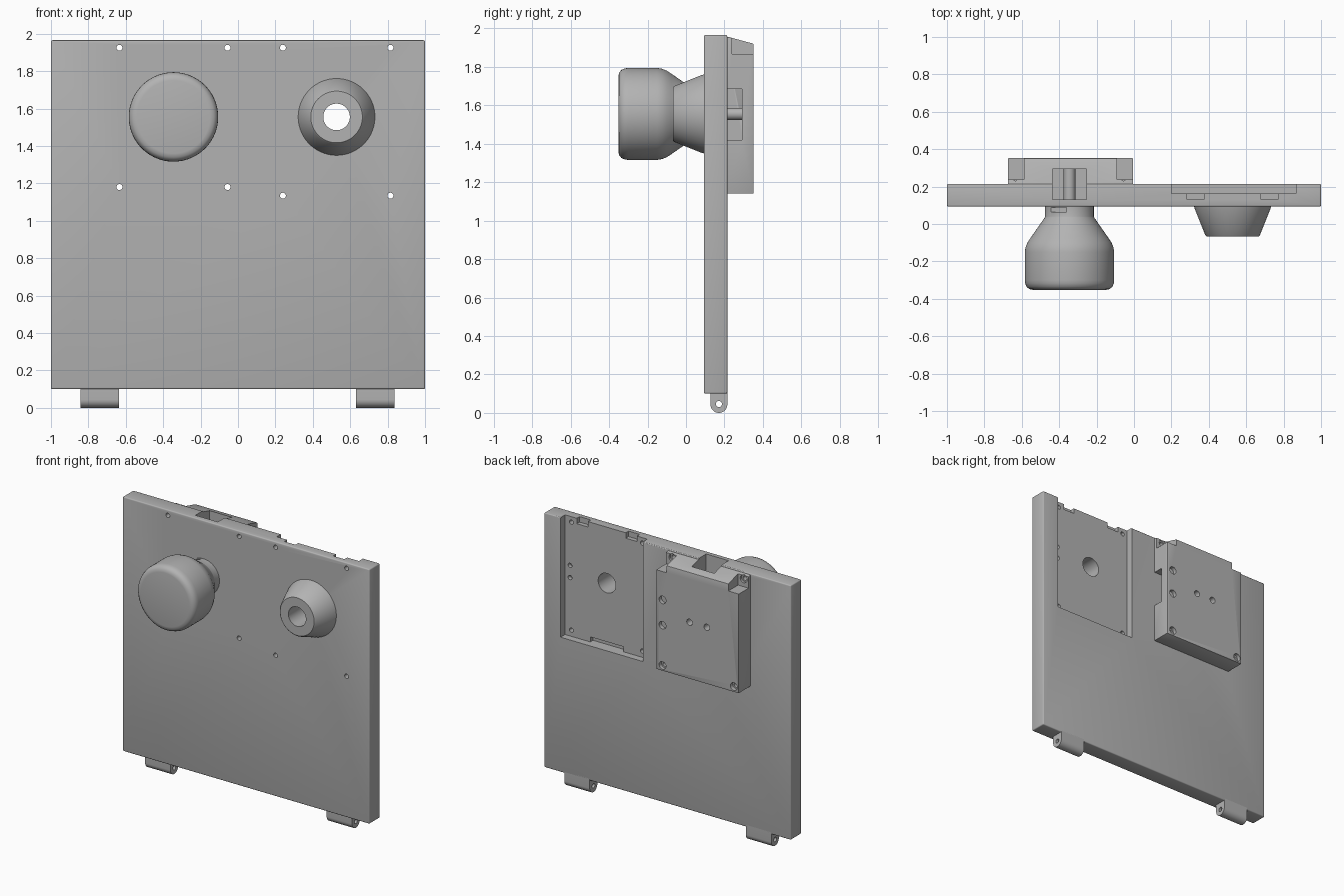
import bpy, bmesh, math
from mathutils import Matrix, Vector

cube = bpy.data.objects.get("Cube")
if cube:
    bpy.data.objects.remove(cube, do_unlink=True)

grey = bpy.data.materials.new("plain_grey")
grey.use_nodes = True
GREY = (0.45, 0.45, 0.45, 1)
grey.diffuse_color = GREY
grey.node_tree.nodes["Principled BSDF"].inputs["Base Color"].default_value = GREY


def make(name, bm):
    bmesh.ops.recalc_face_normals(bm, faces=bm.faces)
    mesh = bpy.data.meshes.new(name)
    bm.to_mesh(mesh)
    bm.free()
    mesh.materials.append(grey)
    ob = bpy.data.objects.new(name, mesh)
    bpy.context.collection.objects.link(ob)
    return ob


def box(name, x, y, z, bevel=0):
    bm = bmesh.new()
    bmesh.ops.create_cube(bm, size=1)
    for v in bm.verts:
        v.co = Vector([(a + b) / 2 + c * (b - a) for (a, b), c in zip((x, y, z), v.co)])
    if bevel:
        bmesh.ops.bevel(bm, geom=bm.edges[:], offset=bevel, segments=3,
                        profile=0.5, affect='EDGES')
    return make(name, bm)


def prism(name, yz, x0, x1, bevel=0):
    """Side profile in y, z pulled along x."""
    bm = bmesh.new()
    face = bm.faces.new([bm.verts.new((x0, y, z)) for y, z in yz])
    ext = bmesh.ops.extrude_face_region(bm, geom=[face])["geom"]
    for v in ext:
        if isinstance(v, bmesh.types.BMVert):
            v.co.x = x1
    if bevel:
        bmesh.ops.bevel(bm, geom=bm.edges[:], offset=bevel, segments=2,
                        profile=0.5, affect='EDGES')
    return make(name, bm)


def rod(name, r, centre, length, axis='Y', sides=32):
    bm = bmesh.new()
    turn = Matrix.Rotation(math.pi / 2, 4, 'X' if axis == 'Y' else 'Y')
    bmesh.ops.create_cone(bm, cap_ends=True, segments=sides, radius1=r, radius2=r,
                          depth=length, matrix=Matrix.Translation(centre) @ turn)
    return make(name, bm)


def lathe(name, profile, x, z, closed=False, steps=96):
    """Profile of (radius, y) turned about an axis along y."""
    bm = bmesh.new()
    vs = [bm.verts.new((x + r, y, z)) for r, y in profile]
    es = [bm.edges.new(p) for p in zip(vs, vs[1:])]
    if closed:
        es.append(bm.edges.new((vs[-1], vs[0])))
    bmesh.ops.spin(bm, geom=vs + es, cent=(x, 0, z), axis=(0, 1, 0),
                   angle=math.tau, steps=steps, use_duplicate=False)
    bmesh.ops.remove_doubles(bm, verts=bm.verts, dist=1e-5)
    return make(name, bm)


def cut(target, cutters):
    for c in cutters:
        mod = target.modifiers.new("cut", 'BOOLEAN')
        mod.operation, mod.solver, mod.object = 'DIFFERENCE', 'EXACT', c
    dg = bpy.context.evaluated_depsgraph_get()
    mesh = bpy.data.meshes.new_from_object(target.evaluated_get(dg))
    target.modifiers.clear()
    target.data = mesh


TOP, FRONT, BACK = 1.965, 0.093, 0.215
KX, CX, AZ = -0.345, 0.527, 1.555     # knob, cone and shared axis height

# main parts
panel = box("door_panel", (-1, 1), (FRONT, BACK), (0.1, TOP), 0.008)
lock = prism("lock_case", [(0.2, 1.14), (0.352, 1.14), (0.352, 1.92),
                           (0.215, 1.957), (0.2, 1.957)], -0.674, -0.005, 0.004)

knob = lathe("knob", [(0, -0.352), (0.195, -0.352), (0.215, -0.348), (0.23, -0.335),
                      (0.237, -0.317), (0.239, -0.3), (0.239, -0.15), (0.235, -0.125),
                      (0.225, -0.1), (0.21, -0.077), (0.132, 0.035), (0.13, 0.04),
                      (0.13, 0.1), (0, 0.1)], KX, AZ)

lathe_cone = lathe("bored_cone", [(0.071, -0.068), (0.138, -0.068), (0.146, -0.06),
                                  (0.202, 0.08), (0.207, 0.1), (0.071, 0.1)],
                   CX, AZ, closed=True)
spindle = rod("spindle", 0.031, (KX, 0.215, AZ), 0.18)

# cutters
helpers = []


def keep(ob):
    ob.hide_render = True
    helpers.append(ob)
    return ob


def screw(x, z, r=0.016, y0=0.0, y1=0.45):
    return keep(rod("screw_cutter", r, (x, (y0 + y1) / 2, z), y1 - y0, sides=20))


recess = keep(box("recess_cutter", (0.2, 0.866), (0.163, 0.3), (1.088, 2.1)))
notches = [keep(box("notch_cutter", (CX + a, CX + b), (0.131, 0.2), z))
           for a, b, z in ((-0.244, -0.153, (1.925, 2.1)), (0.153, 0.244, (1.925, 2.1)),
                           (-0.135, 0.135, (1.088, 1.125)))]
bore = keep(rod("bore_cutter", 0.071, (CX, 0.15, AZ), 0.4, sides=96))
channel = keep(box("channel_cutter", (KX - 0.091, KX + 0.091), (0.13, 0.295), (1.42, 2.1)))
side_slot = keep(box("side_slot_cutter", (KX, 0.1), (0.216, 0.291), (1.42, 1.685)))
corners = [keep(box("corner_cutter", x, (0.238, 0.5), (1.868, 2.1)))
           for x in ((-0.8, -0.589), (-0.09, 0.1))]

recess_screws = [screw(x, z) for x in (0.24, 0.815) for z in (1.134, 1.925)]
recess_screws += [screw(0.826, z, y0=0.135) for z in (1.605, 1.516)]
lock_screws = [screw(x, z) for x in (-0.634, -0.056) for z in (1.18, 1.925)]
sinks = [screw(x, 1.18, 0.028, 0.325) for x in (-0.634, -0.056)]
sinks += [screw(-0.056, z, 0.028, 0.325) for z in (1.66, 1.475)]
sinks += [screw(x, 1.925, 0.028, 0.222) for x in (-0.634, -0.056)]
sinks += [screw(KX + s * 0.07, AZ, 0.023, 0.28) for s in (-1, 1)]

cut(panel, [recess, bore, channel] + notches + recess_screws + lock_screws)
cut(lock, [channel, side_slot] + corners + lock_screws + sinks)
cut(knob, [keep(box("neck_cutter", (-0.455, -0.36), (0.065, 0.088), (1.64, 1.8)))])

# hinge knuckles under the panel
R, HY = 0.044, 0.171
arc = [(HY + R * math.cos(a), R + R * math.sin(a))
       for a in [math.pi + math.pi * i / 20 for i in range(21)]]
feet = []
for side, mid in (("right", -0.739), ("left", 0.733)):
    foot = prism(side + "_hinge_knuckle", arc + [(HY + R, 0.115), (HY - R, 0.115)],
                 mid - 0.103, mid + 0.103)
    cut(foot, [keep(rod("pin_cutter", 0.016, (mid, HY, 0.046), 0.4, 'X', 20))])
    feet.append(foot)

for h in helpers:
    bpy.data.objects.remove(h, do_unlink=True)

# smooth round surfaces, sharp edges kept
for ob in [panel, lock, knob, lathe_cone, spindle] + feet:
    ob.data.shade_smooth()
    ob.data.set_sharp_from_angle(angle=math.radians(30))
